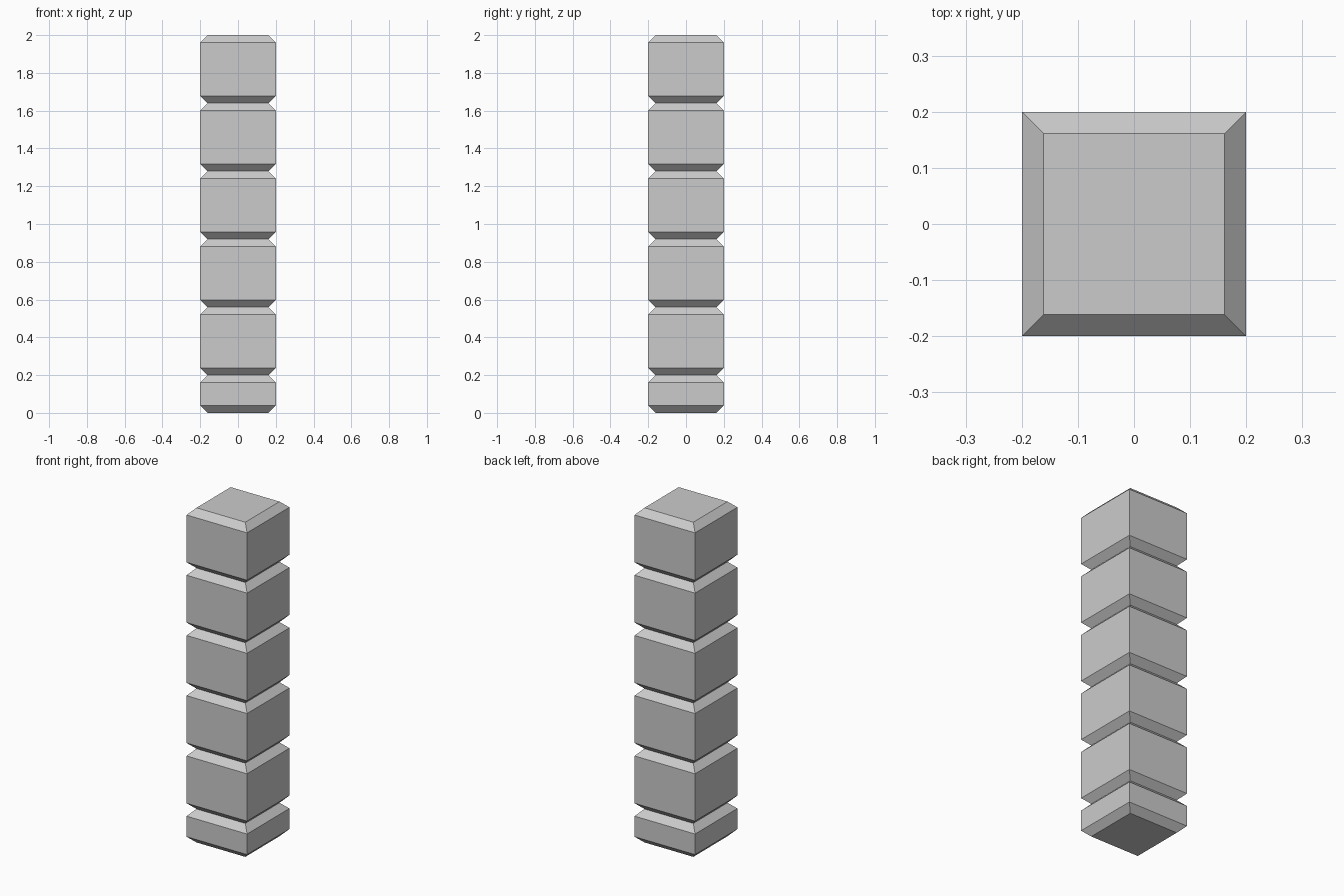
import bpy, bmesh
from mathutils import Matrix

if "Cube" in bpy.data.objects:
    bpy.data.objects.remove(bpy.data.objects["Cube"])

WIDTH, CHAMFER = 0.4, 0.0385


def chamfered_block(name, z0, z1):
    """Square block whose top and bottom rims are chamfered; upright edges stay sharp."""
    bm = bmesh.new()
    bmesh.ops.create_cube(bm, size=1, matrix=Matrix.Translation((0, 0, (z0 + z1) / 2))
                          @ Matrix.Diagonal((WIDTH, WIDTH, z1 - z0, 1)))
    rims = [e for e in bm.edges if abs(e.verts[0].co.z - e.verts[1].co.z) < 1e-5]
    bmesh.ops.bevel(bm, geom=rims, offset=CHAMFER, offset_type='OFFSET',
                    segments=1, profile=0.5, affect='EDGES')
    mesh = bpy.data.meshes.new(name)
    bm.to_mesh(mesh)
    bm.free()
    obj = bpy.data.objects.new(name, mesh)
    bpy.context.collection.objects.link(obj)
    return obj


# Short base stone
chamfered_block("base_block", 0, 0.2)

# Five equal stones stacked above it
for i in range(5):
    z = 0.2 + 0.36 * i
    chamfered_block(f"pillar_block_{i + 1}", z, z + 0.36)
